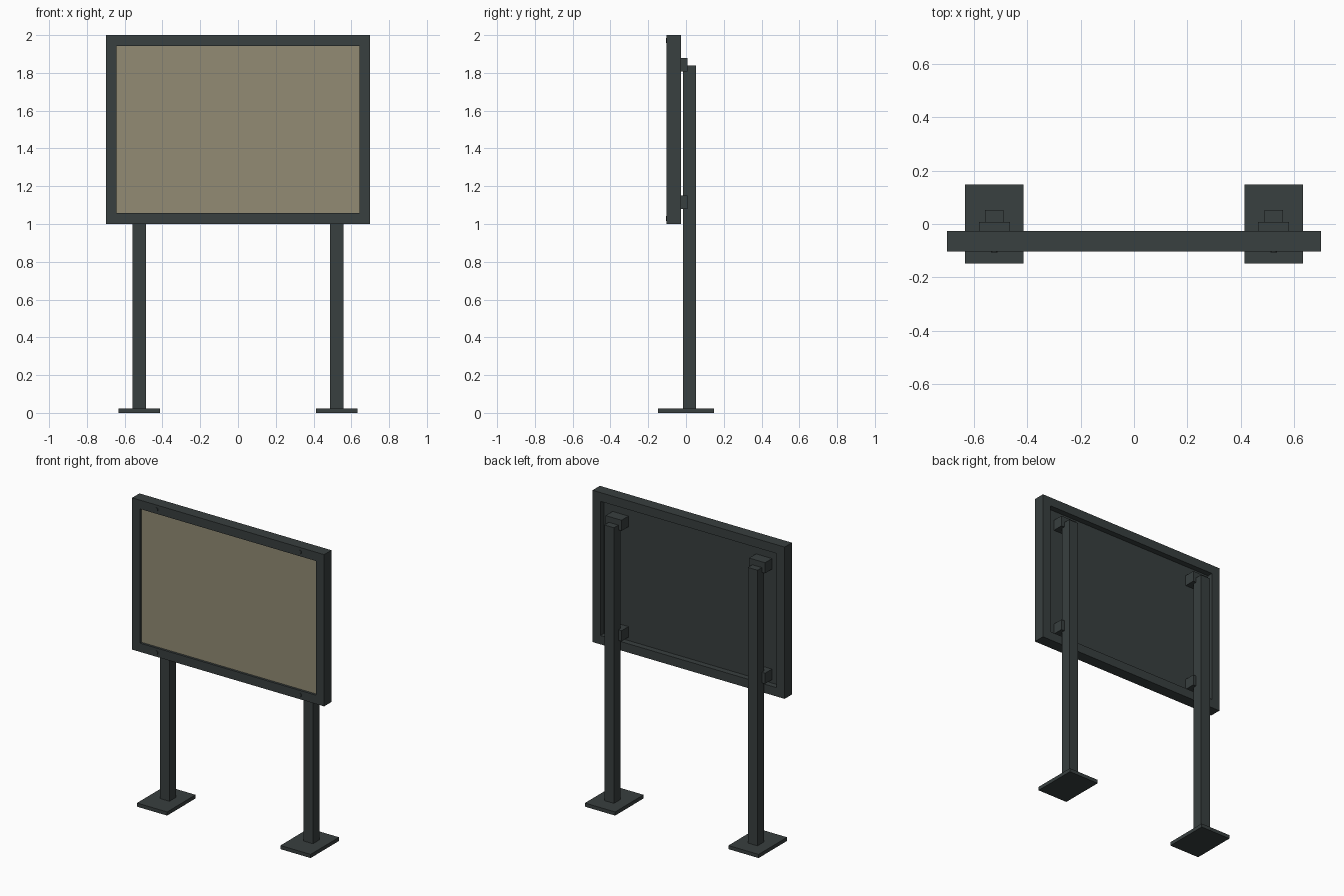
import bpy, math

if "Cube" in bpy.data.objects:
    bpy.data.objects.remove(bpy.data.objects["Cube"])

def mat(name, c):
    m = bpy.data.materials.new(name)
    m.diffuse_color = (*c, 1)
    m.use_nodes = True
    m.node_tree.nodes["Principled BSDF"].inputs["Base Color"].default_value = m.diffuse_color
    return m

METAL = mat("dark_metal", (0.040, 0.050, 0.050))
BOARD = mat("tan_board", (0.29, 0.26, 0.175))

def box(name, x0, x1, y0, y1, z0, z1, m=METAL):
    bpy.ops.mesh.primitive_cube_add(size=1, location=((x0+x1)/2, (y0+y1)/2, (z0+z1)/2))
    o = bpy.context.object
    o.name = name
    o.scale = (x1-x0, y1-y0, z1-z0)
    bpy.ops.object.transform_apply(location=False, rotation=False, scale=True)
    o.data.materials.append(m)
    return o

FY0, FY1 = -0.103, -0.027   # frame depth
W, T = 0.70, 0.058          # half width, frame bar width

# frame rails
box("top_rail", -W, W, FY0, FY1, 2-T, 2)
box("bottom_rail", -W, W, FY0, FY1, 1, 1+T)

# display face and dark backing, both recessed in the frame
box("display_face", -W+T, W-T, -0.088, -0.078, 1+T, 2-T, BOARD)
box("back_panel", -W+T, W-T, -0.078, -0.065, 1+T, 2-T)

for s, side in ((-1, "left"), (1, "right")):
    # frame stile
    c = s*(W-T/2)
    box(side+"_stile", c-T/2, c+T/2, FY0, FY1, 1+T, 2-T)
    # post and foot plate
    p = s*0.523
    box(side+"_post", p-0.035, p+0.035, -0.017, 0.053, 0.02, 1.84)
    box(side+"_foot_plate", p-0.11, p+0.11, -0.148, 0.148, 0, 0.024)
    for z, level in ((1.115, "lower"), (1.843, "upper")):
        # bracket joining panel and post
        box(f"{side}_{level}_bracket", p-0.058, p+0.058, -0.066, 0.007, z-0.035, z+0.035)
    for z, level in ((1+T/2, "lower"), (2-T/2, "upper")):
        # low bolt head on the front of the rail
        bpy.ops.mesh.primitive_cylinder_add(vertices=12, radius=0.013, depth=0.01,
                                            location=(p, FY0+0.001, z),
                                            rotation=(math.pi/2, 0, 0))
        b = bpy.context.object
        b.name = f"{side}_{level}_bolt"
        b.data.materials.append(METAL)
